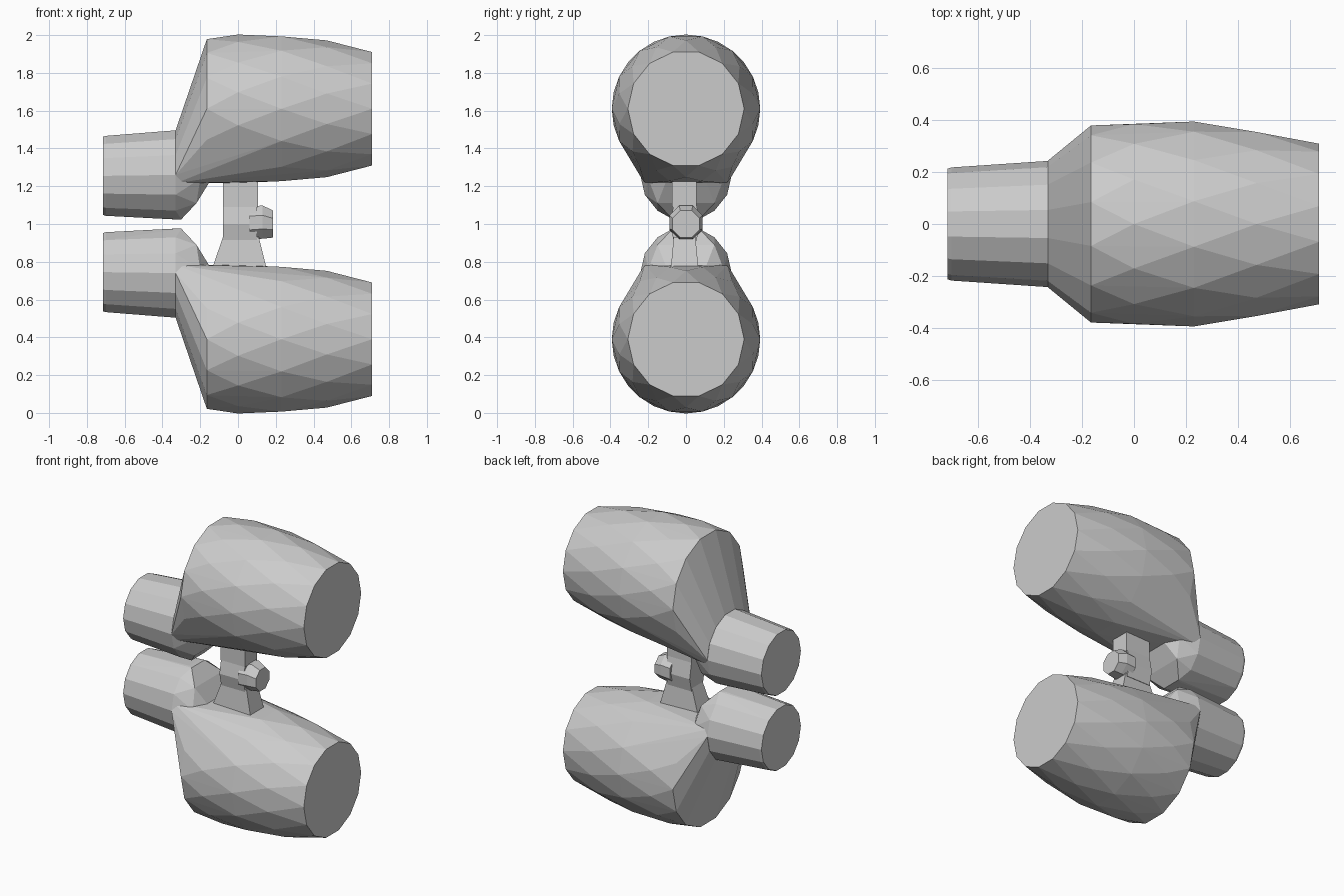
import bpy, bmesh, math

if "Cube" in bpy.data.objects:
    bpy.data.objects.remove(bpy.data.objects["Cube"])


def ring(x, z, r, n=14, phase=0.0):
    """Circle of points facing along x."""
    return [(x, r * math.cos(2 * math.pi * (i + phase) / n),
             z + r * math.sin(2 * math.pi * (i + phase) / n)) for i in range(n)]


def box(x0, x1, y0, y1, z):
    return [(x, y, z) for x in (x0, x1) for y in (y0, y1)]


def hull(name, points, flip=False):
    """Convex faceted solid; flip mirrors it to the lower half about z = 1."""
    bm = bmesh.new()
    for x, y, z in points:
        bm.verts.new((x, y, 2 - z if flip else z))
    bmesh.ops.remove_doubles(bm, verts=bm.verts, dist=0.001)
    res = bmesh.ops.convex_hull(bm, input=bm.verts)
    junk = {v for v in bm.verts if not v.link_faces}
    bmesh.ops.delete(bm, geom=list(junk), context='VERTS')
    bmesh.ops.dissolve_limit(bm, angle_limit=0.02, verts=bm.verts, edges=bm.edges)
    bmesh.ops.recalc_face_normals(bm, faces=bm.faces)
    mesh = bpy.data.meshes.new(name)
    bm.to_mesh(mesh)
    bm.free()
    ob = bpy.data.objects.new(name, mesh)
    bpy.context.collection.objects.link(ob)
    return ob


SPLIT = 1.215   # level of the flat underside of the wide tube

for side, flip in (("upper", False), ("lower", True)):
    # wide tube with sloping shoulder down to the eyepiece
    pts = []
    for i, (x, r) in enumerate([(-0.165, 0.378), (0.0, 0.393), (0.23, 0.393),
                                (0.47, 0.362), (0.71, 0.308)]):
        pts += ring(x, 1.61, r, phase=0.5 * (i % 2))
    pts += [(x, y, max(z, SPLIT)) for x, y, z in ring(-0.33, 1.26, 0.243)]
    hull(side + "_tube", pts, flip)

    # eyepiece with a sloping rear that tucks under the tube
    pts = ring(-0.715, 1.255, 0.212) + ring(-0.70, 1.255, 0.217)
    pts += ring(-0.33, 1.26, 0.242)
    pts += [(-0.30, y, 1.025) for y in (-0.07, 0.07)]
    pts += [(-0.22, y, 1.11) for y in (-0.15, 0.15)]
    pts += [(x, y, 1.24) for x, y in ((-0.14, -0.10), (-0.14, 0.10),
                                      (-0.2, -0.2), (-0.2, 0.2))]
    hull(side + "_eyepiece", pts, flip)

# hinge: upper post, splayed lower foot and central focus knob
hull("hinge_post", box(-0.08, 0.105, -0.075, 0.055, 1.09)
     + box(-0.08, 0.105, -0.075, 0.055, 1.25))
hull("hinge_foot", box(-0.08, 0.11, -0.065, 0.05, 0.93)
     + box(-0.135, 0.15, -0.08, 0.065, 0.77))
hull("hinge_core", box(-0.08, 0.10, -0.065, 0.055, 0.91)
     + box(-0.08, 0.10, -0.065, 0.055, 1.105)
     + box(-0.08, 0.10, -0.085, 0.075, 1.0))
hull("focus_knob", ring(0.06, 1.005, 0.095, 8, 0.5) + ring(0.13, 1.01, 0.095, 8, 0.5)
     + ring(0.185, 1.0, 0.078, 8, 0.5))
